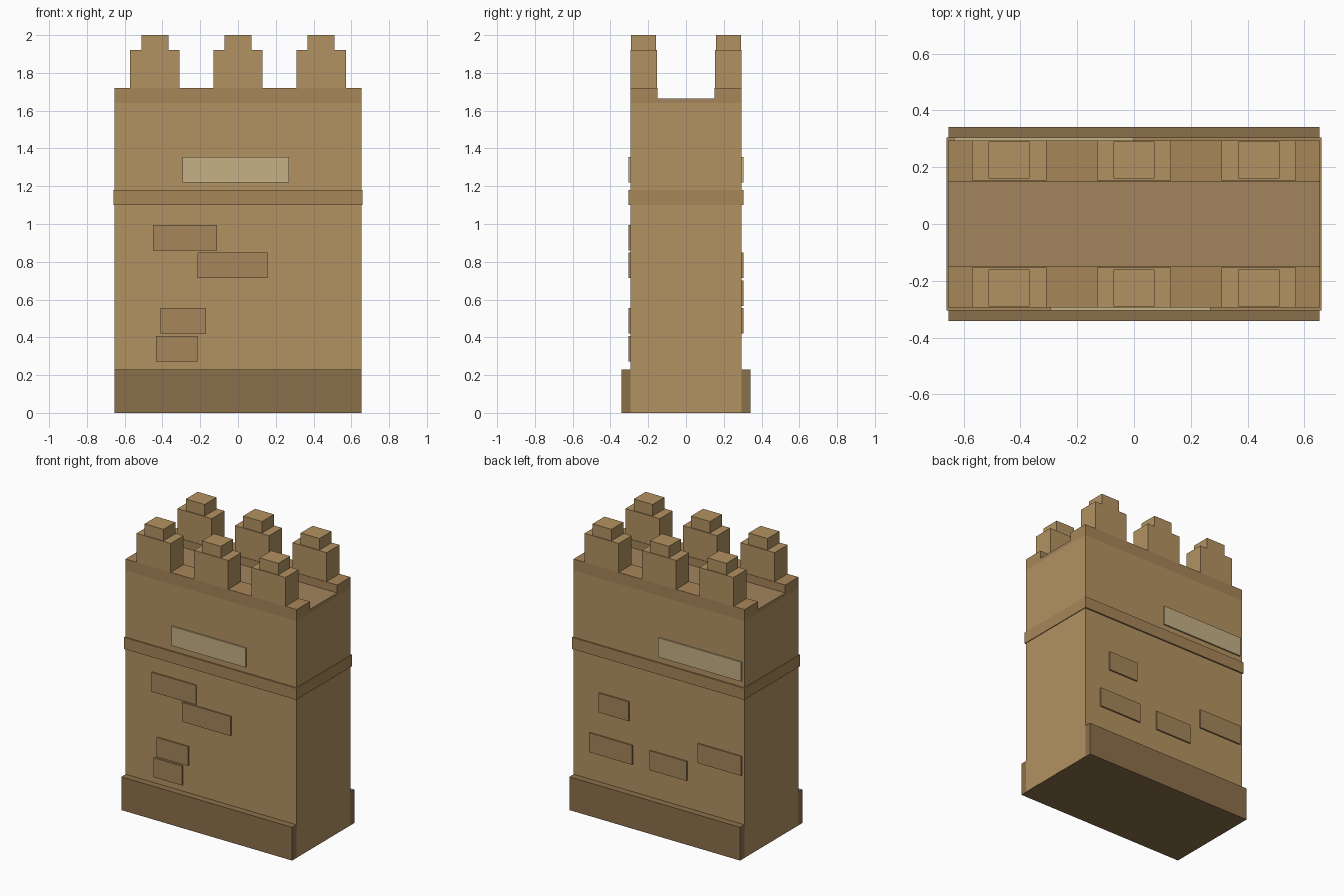
import bpy

if "Cube" in bpy.data.objects:
    bpy.data.objects.remove(bpy.data.objects["Cube"])


def material(name, rgb):
    m = bpy.data.materials.new(name)
    m.diffuse_color = (*rgb, 1)
    m.use_nodes = True
    m.node_tree.nodes["Principled BSDF"].inputs["Base Color"].default_value = m.diffuse_color
    return m


STONE = material("stone", (0.45, 0.29, 0.12))
TRIM = material("trim", (0.39, 0.24, 0.10))
BASE = material("dark_stone", (0.26, 0.16, 0.07))
FLOOR = material("floor", (0.36, 0.23, 0.11))
BRICK = material("brick", (0.38, 0.24, 0.10))
PALE = material("pale_stone", (0.56, 0.44, 0.23))


def box(name, x, y, z, mat):
    """Box from (min, max) pairs along each axis."""
    bpy.ops.mesh.primitive_cube_add(size=1, location=[sum(p) / 2 for p in (x, y, z)])
    o = bpy.context.object
    o.name = name
    o.scale = [abs(p[1] - p[0]) for p in (x, y, z)]
    bpy.ops.object.transform_apply(location=False, rotation=False, scale=True)
    o.data.materials.append(mat)
    return o


# Wall core, plinth, string course and walkway
W = 0.655
box("wall", (-W, W), (-0.295, 0.295), (0.002, 1.64), STONE)
box("plinth", (-W + 0.001, W - 0.001), (-0.342, 0.342), (0, 0.23), BASE)
box("string_course", (-0.66, 0.66), (-0.305, 0.305), (1.10, 1.18), TRIM)
box("walkway", (-W, W), (-0.15, 0.15), (1.64, 1.665), FLOOR)

# Parapets with stepped merlons on both faces
for s, side in ((-1, "front"), (1, "back")):
    box(f"parapet_{side}", (-W, W), (s * 0.15, s * 0.295), (1.64, 1.72), TRIM)
    for cx in (-0.44, 0, 0.44):
        box(f"merlon_{side}", (cx - 0.131, cx + 0.131), (s * 0.153, s * 0.295), (1.72, 1.92), STONE)
        box(f"merlon_cap_{side}", (cx - 0.072, cx + 0.072), (s * 0.16, s * 0.29), (1.92, 2.0), STONE)

# Raised stones: side, x start, x end, z bottom, material
STONES = [
    (-1, -0.45, -0.11, 0.86, BRICK),
    (-1, -0.215, 0.155, 0.715, BRICK),
    (-1, -0.41, -0.17, 0.42, BRICK),
    (-1, -0.435, -0.215, 0.273, BRICK),
    (-1, -0.295, 0.27, 1.22, PALE),
    (1, 0.226, 0.455, 0.715, BRICK),
    (1, 0.20, 0.53, 0.42, BRICK),
    (1, -0.218, 0.065, 0.42, BRICK),
    (1, -0.635, -0.30, 0.567, BRICK),
    (1, -0.635, 0.0, 1.22, PALE),
]
for s, x0, x1, z, mat in STONES:
    box("raised_stone", (x0, x1), (s * 0.28, s * 0.305), (z, z + 0.134), mat)
